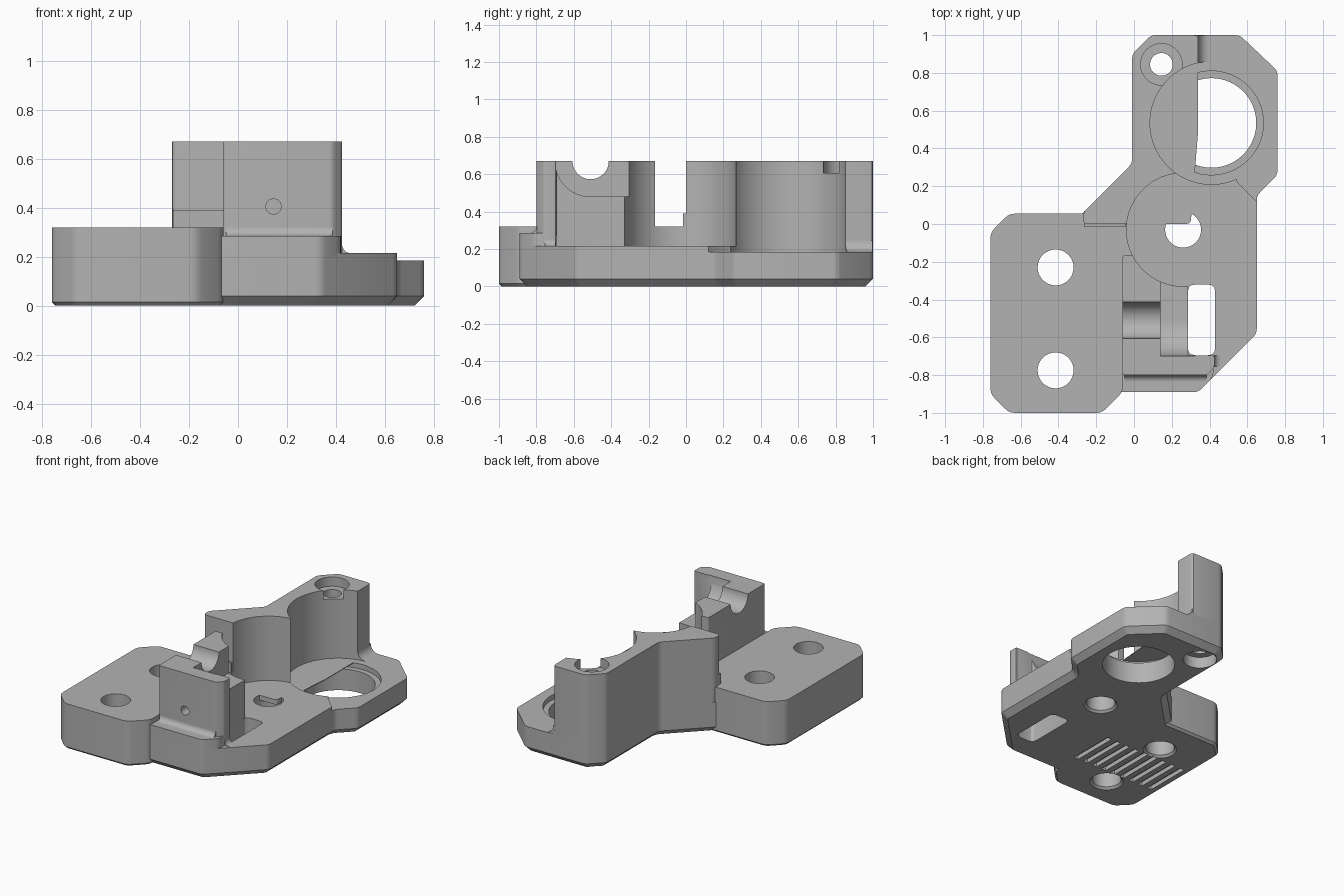
import bpy, bmesh, math
from mathutils import Vector

cube = bpy.data.objects.get("Cube")
if cube:
    bpy.data.objects.remove(cube, do_unlink=True)

grey = bpy.data.materials.new("matte grey")
grey.use_nodes = True
COLOUR = (0.45, 0.45, 0.45, 1)
grey.diffuse_color = COLOUR
grey.node_tree.nodes["Principled BSDF"].inputs["Base Color"].default_value = COLOUR


def rounded(points, d, steps=3):
    """Round every corner of a closed outline."""
    out, n = [], len(points)
    for i in range(n):
        p = Vector(points[i])
        a = p + (Vector(points[i - 1]) - p).normalized() * d
        b = p + (Vector(points[(i + 1) % n]) - p).normalized() * d
        for k in range(steps + 1):
            t = k / steps
            out.append(tuple(a * (1 - t) ** 2 + p * 2 * t * (1 - t) + b * t * t))
    return out


def circle(cx, cy, r, n=72):
    return [(cx + r * math.cos(math.tau * k / n), cy + r * math.sin(math.tau * k / n))
            for k in range(n)]


def rect(x0, y0, x1, y1):
    return [(x0, y0), (x1, y0), (x1, y1), (x0, y1)]


def shrink(points, d):
    """Offset a counterclockwise outline inwards with mitred corners."""
    out, n = [], len(points)
    for i in range(n):
        p = Vector(points[i])
        e1 = (p - Vector(points[i - 1])).normalized()
        e2 = (Vector(points[(i + 1) % n]) - p).normalized()
        n1, n2 = Vector((-e1.y, e1.x)), Vector((-e2.y, e2.x))
        out.append(tuple(p + (n1 + n2) * d / (1 + n1.dot(n2))))
    return out


PLACE = {"x": lambda u, v, w: (w, u, v),
         "y": lambda u, v, w: (u, w, v),
         "z": lambda u, v, w: (u, v, w)}


def loft(name, layers, axis="z"):
    """Solid through matching outlines, given as (outline, position)."""
    bm = bmesh.new()
    rings = [[bm.verts.new(PLACE[axis](u, v, w)) for u, v in pts] for pts, w in layers]
    bm.faces.new(rings[0])
    bm.faces.new(rings[-1])
    n = len(rings[0])
    for lo, hi in zip(rings, rings[1:]):
        for i in range(n):
            j = (i + 1) % n
            bm.faces.new((lo[i], lo[j], hi[j], hi[i]))
    bmesh.ops.recalc_face_normals(bm, faces=bm.faces)
    mesh = bpy.data.meshes.new(name)
    bm.to_mesh(mesh)
    bm.free()
    mesh.materials.append(grey)
    ob = bpy.data.objects.new(name, mesh)
    bpy.context.collection.objects.link(ob)
    return ob


def prism(name, pts, lo, hi, axis="z"):
    return loft(name, [(pts, lo), (pts, hi)], axis)


def chamfered(name, pts, top, c):
    return loft(name, [(shrink(pts, c), 0), (pts, c), (pts, top)])


def cove(u, v, r, s):
    """Concave fillet profile at the foot of a wall; s is the open side."""
    arc = [(u + s * r * (1 - math.sin(a)), v + r * (1 - math.cos(a)))
           for a in (math.pi / 2 * k / 8 for k in range(8, -1, -1))]
    return [(u - s * 0.01, v - 0.01), (u - s * 0.01, v + r)] + arc + [(u + s * r, v - 0.01)]


def cut(tool, *targets):
    """Subtract a tool from each target, then discard it."""
    for ob in targets:
        mod = ob.modifiers.new(tool.name, "BOOLEAN")
        mod.operation, mod.solver, mod.object = "DIFFERENCE", "EXACT", tool
        bpy.context.view_layer.objects.active = ob
        bpy.ops.object.modifier_apply(modifier=mod.name)
    bpy.data.objects.remove(tool, do_unlink=True)


# Main base with a wide bottom chamfer
outline = [(-0.22, -0.89), (0.34, -0.89), (0.65, -0.58), (0.65, 0.15), (0.76, 0.26),
           (0.76, 0.81), (0.56, 1), (0.09, 1), (-0.01, 0.9), (-0.01, 0.32),
           (-0.3, 0.03), (-0.3, -0.81)]
base = chamfered("main_base", rounded(outline, 0.025), 0.215, 0.04)

# Thick mounting plate, reaching under the tall wall
outline = [(-0.66, -1), (-0.17, -1), (-0.06, -0.89), (-0.06, 0.055),
           (-0.66, 0.055), (-0.76, -0.045), (-0.76, -0.9)]
plate = chamfered("mounting_plate", rounded(outline, 0.03), 0.32, 0.015)
extension = prism("plate_extension", rect(-0.15, -0.5, 0.1, 0.055), 0.2, 0.32)

# Tall curved wall with screw boss
outline = [(-0.27, 0), (0.3, 0), (0.34, 0.5), (0.34, 1), (0.09, 1),
           (-0.01, 0.9), (-0.01, 0.32), (-0.27, 0.06)]
wall = prism("tall_wall", rounded(outline, 0.025), 0.18, 0.67)
foot = prism("wall_foot", rect(-0.265, -0.015, -0.045, 0.02), 0.3, 0.39)
wall_fillet = prism("wall_fillet", cove(0.34, 0.185, 0.06, 1), 0.85, 0.998, "y")

# Clamp block on its front ledge
outline = [(-0.12, -0.89), (0.34, -0.89), (0.42, -0.81), (0.42, -0.72), (-0.12, -0.72)]
ledge = prism("front_ledge", rounded(outline, 0.025), 0.2, 0.285)
outline = [(-0.06, -0.8), (0.385, -0.8), (0.425, -0.76), (0.425, -0.695),
           (0.285, -0.695), (0.285, -0.165), (-0.06, -0.165)]
block = prism("clamp_block", rounded(outline, 0.012), 0.2, 0.67)
ledge_fillet = prism("ledge_fillet", cove(-0.8, 0.285, 0.035, -1), -0.05, 0.385, "x")
side_fillet = prism("side_fillet", cove(0.425, 0.215, 0.035, 1), -0.755, -0.697, "y")

parts = [base, plate, extension, wall, foot, wall_fillet, ledge, block,
         ledge_fillet, side_fillet]

# Round clearances beside the tall wall
BORE = (0.41, 0.535)
cut(prism("bolt_clearance", circle(0.26, -0.03, 0.3), 0.215, 0.8), extension, wall, block)
cut(prism("bore_clearance", circle(*BORE, 0.325, n=96), 0.185, 0.8), base, wall, wall_fillet)
step = [(0.55, 0.22), (0.85, -0.08), (0.85, 1.1), (0.34, 1.1), (0.34, 0.8), (0.41, 0.5)]
cut(prism("bore_step", step, 0.185, 0.8), base)

# Bearing seat and through bore
cut(prism("bearing_seat", circle(*BORE, 0.275, n=96), 0.15, 0.3), base)
cut(prism("bore", circle(*BORE, 0.237, n=96), -0.1, 0.3), base)

# Mounting holes with a small bottom countersink
for x, y, part in ((-0.415, -0.23, plate), (-0.415, -0.775, plate), (0.26, -0.03, base)):
    r = 0.095
    cut(loft("mounting_hole", [(circle(x, y, r + 0.025), -0.01), (circle(x, y, r), 0.015),
                               (circle(x, y, r), 0.5)]), part)

# Screw hole with recesses at both ends
SCREW = (0.145, 0.845)
cut(prism("screw_hole", circle(*SCREW, 0.06), -0.1, 0.8), base, wall)
cut(prism("screw_head_recess", circle(*SCREW, 0.11), 0.605, 0.8), wall)
cut(prism("nut_recess", circle(*SCREW, 0.11), -0.1, 0.08), base)

# Slot beside the clamp
cut(prism("belt_slot", rounded(rect(0.285, -0.695, 0.43, -0.32), 0.04), -0.1, 0.6), base)

# Saddle groove, stepped recess and small hole of the clamp
cut(prism("saddle_groove", circle(-0.51, 0.67, 0.097), -0.2, 0.2, "x"), block)
recess = [(-0.51 - 0.19 * math.cos(a), 0.67 - 0.19 * math.sin(a))
          for a in (math.pi / 2 * k / 20 for k in range(21))]
recess += [(-0.1, 0.48), (-0.1, 0.8), (-0.7, 0.8)]
cut(prism("clamp_recess", recess, 0.14, 0.32, "x"), block)
cut(prism("clamp_hole", circle(0.145, 0.405, 0.031, n=32), -0.9, -0.6, "y"), block)

# Grip grooves under the plate
for i in range(9):
    x = -0.69 + i * 0.078
    cut(prism("grip_groove", rect(x - 0.018, -0.67, x + 0.018, -0.33), -0.1, 0.03), plate, base)

# Smooth the round faces only
bpy.ops.object.select_all(action="DESELECT")
for ob in parts:
    ob.select_set(True)
bpy.context.view_layer.objects.active = base
bpy.ops.object.shade_smooth_by_angle(angle=math.radians(32))
